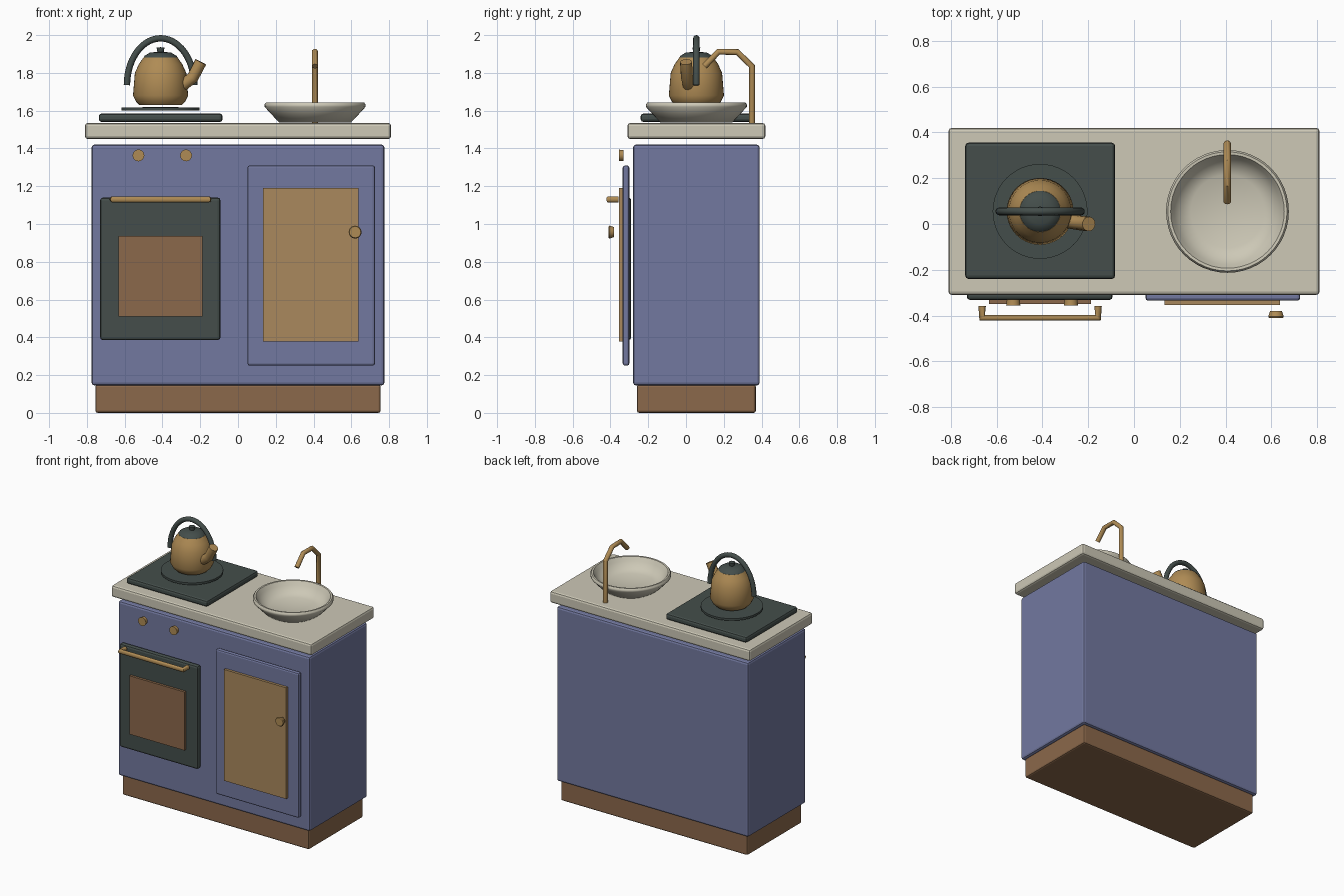
import bpy, bmesh, math
from mathutils import Vector

if "Cube" in bpy.data.objects:
    bpy.data.objects.remove(bpy.data.objects["Cube"])


def mat(name, rgb):
    m = bpy.data.materials.new(name)
    m.diffuse_color = (*rgb, 1)
    m.use_nodes = True
    m.node_tree.nodes["Principled BSDF"].inputs["Base Color"].default_value = m.diffuse_color
    return m


BLUE = mat("blue_paint", (0.17, 0.19, 0.35))
CREAM = mat("cream", (0.61, 0.58, 0.47))
BROWN = mat("brown", (0.26, 0.14, 0.07))
DARK = mat("dark_iron", (0.058, 0.076, 0.07))
BRASS = mat("brass", (0.43, 0.26, 0.09))
WOOD = mat("wood", (0.40, 0.25, 0.11))


def finish(ob, m):
    ob.data.materials.append(m)
    bpy.ops.object.select_all(action='DESELECT')
    ob.select_set(True)
    bpy.context.view_layer.objects.active = ob


def link_bm(name, bm, m):
    bmesh.ops.recalc_face_normals(bm, faces=bm.faces)
    me = bpy.data.meshes.new(name)
    bm.to_mesh(me)
    bm.free()
    ob = bpy.data.objects.new(name, me)
    bpy.context.collection.objects.link(ob)
    finish(ob, m)
    return ob


def box(name, x, y, z, m, bevel=0.0):
    bm = bmesh.new()
    bmesh.ops.create_cube(bm, size=1)
    for v in bm.verts:
        for i, (lo, hi) in enumerate((x, y, z)):
            v.co[i] = lo if v.co[i] < 0 else hi
    ob = link_bm(name, bm, m)
    if bevel:
        b = ob.modifiers.new("bevel", 'BEVEL')
        b.width, b.segments = bevel, 2
    return ob


def lathe(name, profile, loc, m, steps=40, angle=35, facing_front=False):
    """Revolve (radius, height) points; optionally turn the axis to -y."""
    bm = bmesh.new()
    vs = [bm.verts.new((r, 0, h)) for r, h in profile]
    es = [bm.edges.new(p) for p in zip(vs, vs[1:])]
    bmesh.ops.spin(bm, geom=vs + es, cent=(0, 0, 0), axis=(0, 0, 1),
                   angle=math.tau, steps=steps)
    bmesh.ops.remove_doubles(bm, verts=bm.verts, dist=1e-5)
    ob = link_bm(name, bm, m)
    ob.location = loc
    if facing_front:
        ob.rotation_euler.x = math.pi / 2
    bpy.ops.object.shade_smooth_by_angle(angle=math.radians(angle))
    return ob


def tube(name, pts, radius, m):
    """Round bar along a straight-segment path."""
    cu = bpy.data.curves.new(name, 'CURVE')
    cu.dimensions = '3D'
    cu.bevel_depth, cu.bevel_resolution = radius, 4
    cu.use_fill_caps = True
    s = cu.splines.new('POLY')
    s.points.add(len(pts) - 1)
    for p, co in zip(s.points, pts):
        p.co = (*co, 1)
    ob = bpy.data.objects.new(name, cu)
    bpy.context.collection.objects.link(ob)
    finish(ob, m)
    bpy.ops.object.convert(target='MESH')
    bpy.ops.object.shade_smooth_by_angle(angle=math.radians(35))


# Cabinet
box("plinth", (-0.755, 0.755), (-0.26, 0.37), (0, 0.15), BROWN, 0.012)
box("cabinet_body", (-0.775, 0.775), (-0.28, 0.39), (0.145, 1.42), BLUE, 0.015)
box("countertop", (-0.81, 0.81), (-0.31, 0.42), (1.45, 1.535), CREAM, 0.015)

# Oven
box("oven_door", (-0.73, -0.093), (-0.332, -0.29), (0.385, 1.14), DARK, 0.015)
box("oven_window", (-0.633, -0.188), (-0.35, -0.33), (0.51, 0.937), BROWN)
tube("oven_handle", [(-0.663, -0.357, 1.13), (-0.663, -0.41, 1.13),
                     (-0.157, -0.41, 1.13), (-0.157, -0.357, 1.13)], 0.0165, BRASS)
for i, x in enumerate((-0.527, -0.275)):
    lathe(f"oven_dial_{i + 1}", [(0, 0), (0.028, 0), (0.031, 0.026), (0, 0.026)],
          (x, -0.33, 1.363), BRASS, 24, 35, True)

# Cupboard
box("cupboard_door", (0.05, 0.725), (-0.335, -0.30), (0.25, 1.31), BLUE, 0.012)
box("cupboard_panel", (0.133, 0.637), (-0.354, -0.334), (0.377, 1.19), WOOD)
lathe("cupboard_knob", [(0, 0), (0.026, 0), (0.034, 0.024), (0.03, 0.03), (0, 0.03)],
      (0.62, -0.38, 0.957), BRASS, 24, 35, True)

# Hob
box("hob_plate", (-0.737, -0.082), (-0.24, 0.355), (1.54, 1.585), DARK, 0.015)
K = (-0.41, 0.055, 0)
lathe("hob_burner", [(0, 1.602), (0.207, 1.602), (0.207, 1.617), (0, 1.619)], K, DARK, 48)

# Kettle
lathe("kettle_body", [(0, 1.63), (0.112, 1.63), (0.13, 1.648), (0.146, 1.68),
                      (0.136, 1.80), (0.115, 1.846), (0.09, 1.882), (0, 1.89)],
      K, BRASS, 40, 45)
lathe("kettle_lid", [(0, 1.875), (0.092, 1.877), (0.085, 1.89), (0.055, 1.908), (0, 1.912)],
      K, DARK, 40)
lathe("kettle_lid_knob", [(0, 1.905), (0.016, 1.905), (0.021, 1.934), (0, 1.936)], K, DARK, 20)
tube("kettle_handle",
     [(K[0] - 0.178 * math.cos(a), K[1], 1.735 + 0.248 * math.sin(a))
      for a in (math.pi * i / 28 for i in range(29))], 0.017, DARK)
tube("kettle_spout", [(-0.30, 0.015, 1.73), (-0.24, 0.005, 1.775), (-0.197, 0, 1.858)],
     0.032, BRASS)

# Sink bowl and tap
lathe("sink_bowl", [(0, 1.537), (0.19, 1.537), (0.235, 1.585), (0.267, 1.62), (0.268, 1.632),
                    (0.26, 1.643), (0.248, 1.642), (0.232, 1.615), (0.205, 1.578),
                    (0.16, 1.558), (0, 1.55)], (0.408, 0.055, 0), CREAM, 48, 50)
tube("tap", [(0.407, 0.349, 1.535), (0.407, 0.349, 1.835), (0.407, 0.272, 1.91),
             (0.407, 0.172, 1.912), (0.407, 0.098, 1.835)], 0.0165, BRASS)
